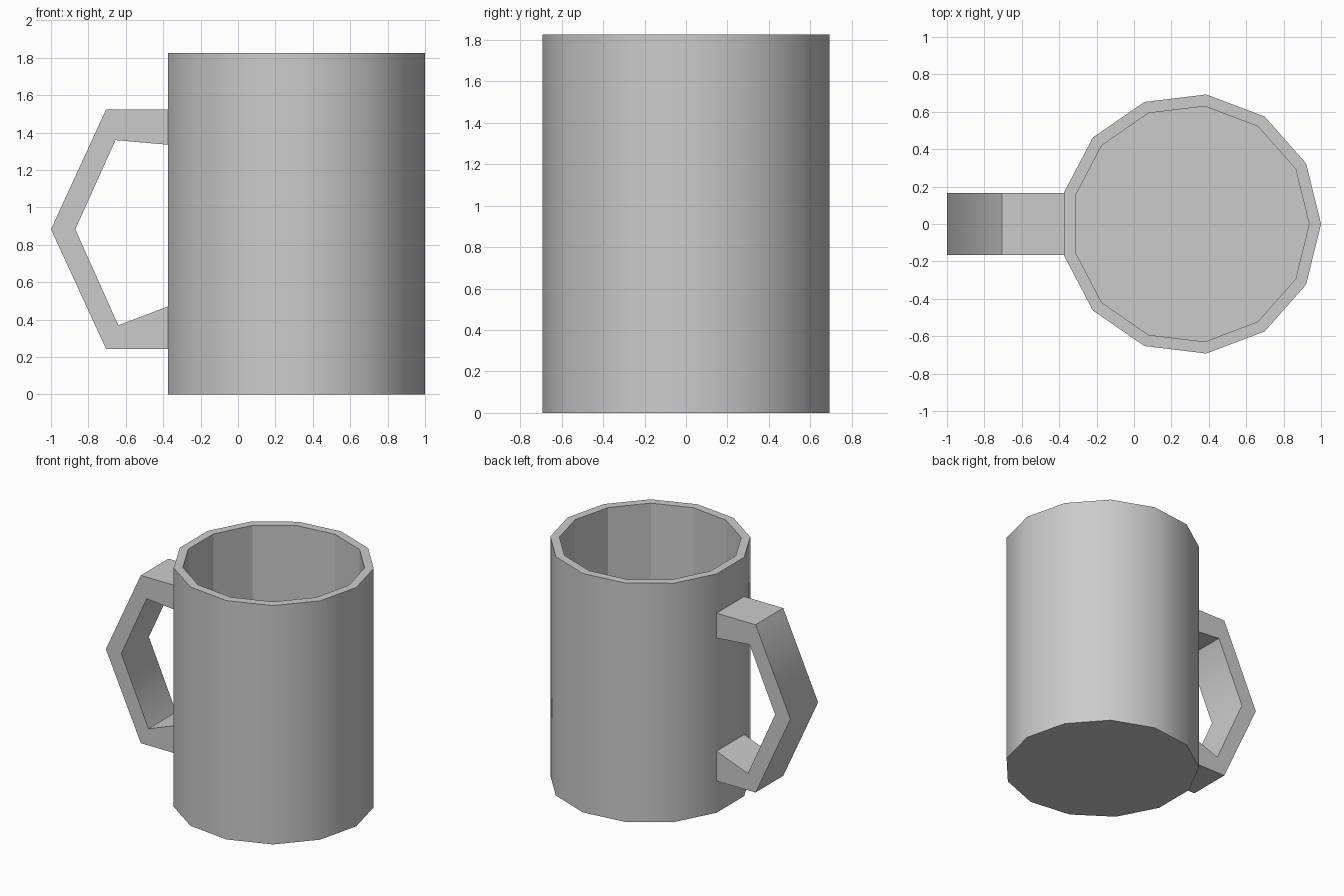
import bpy, bmesh, math

if "Cube" in bpy.data.objects:
    bpy.data.objects.remove(bpy.data.objects["Cube"])

SIDES, CENTRE_X = 13, 0.3024
OUTER_R, INNER_R = 0.6976, 0.634
HEIGHT, FLOOR = 1.825, 0.065
HALF_WIDTH = OUTER_R * math.sin(math.pi / SIDES)   # handle is as wide as one wall panel


def finish(bm, name, sharp_angle=60):
    """Mark sharp edges by angle and turn the bmesh into an object."""
    bmesh.ops.recalc_face_normals(bm, faces=bm.faces)
    for e in bm.edges:
        e.smooth = e.calc_face_angle(math.pi) < math.radians(sharp_angle)
    mesh = bpy.data.meshes.new(name)
    bm.to_mesh(mesh)
    bm.free()
    obj = bpy.data.objects.new(name, mesh)
    bpy.context.collection.objects.link(obj)
    return obj


def ring(bm, r, z):
    step = 2 * math.pi / SIDES
    return [bm.verts.new((CENTRE_X + r * math.cos(i * step), r * math.sin(i * step), z))
            for i in range(SIDES)]


def bridge(bm, a, b, smooth=False):
    n = len(a)
    for i in range(n):
        j = (i + 1) % n
        bm.faces.new((a[i], a[j], b[j], b[i])).smooth = smooth


# Cup: smooth outer wall, flat rim, faceted inside wall and floor
bm = bmesh.new()
rings = [ring(bm, OUTER_R, 0), ring(bm, OUTER_R, HEIGHT),
         ring(bm, INNER_R, HEIGHT), ring(bm, INNER_R, FLOOR)]
for k in range(3):
    bridge(bm, rings[k], rings[k + 1], smooth=(k == 0))
bm.faces.new(rings[0])
bm.faces.new(rings[3])
finish(bm, "cup")

# Handle: outer and inner outlines (x, z), ends sunk slightly into the wall
outer = [(-0.36, 1.525), (-0.705, 1.525), (-1.0, 0.883), (-0.705, 0.243), (-0.36, 0.243)]
inner = [(-0.36, 1.334), (-0.655, 1.36), (-0.87, 0.883), (-0.64, 0.37), (-0.36, 0.476)]
bm = bmesh.new()
sections = [[bm.verts.new((x, y, z)) for (x, z), y in
             ((o, -HALF_WIDTH), (o, HALF_WIDTH), (i, HALF_WIDTH), (i, -HALF_WIDTH))]
            for o, i in zip(outer, inner)]
for a, b in zip(sections, sections[1:]):
    bridge(bm, a, b, smooth=True)
bm.faces.new(sections[0])
bm.faces.new(sections[-1])
finish(bm, "handle")
